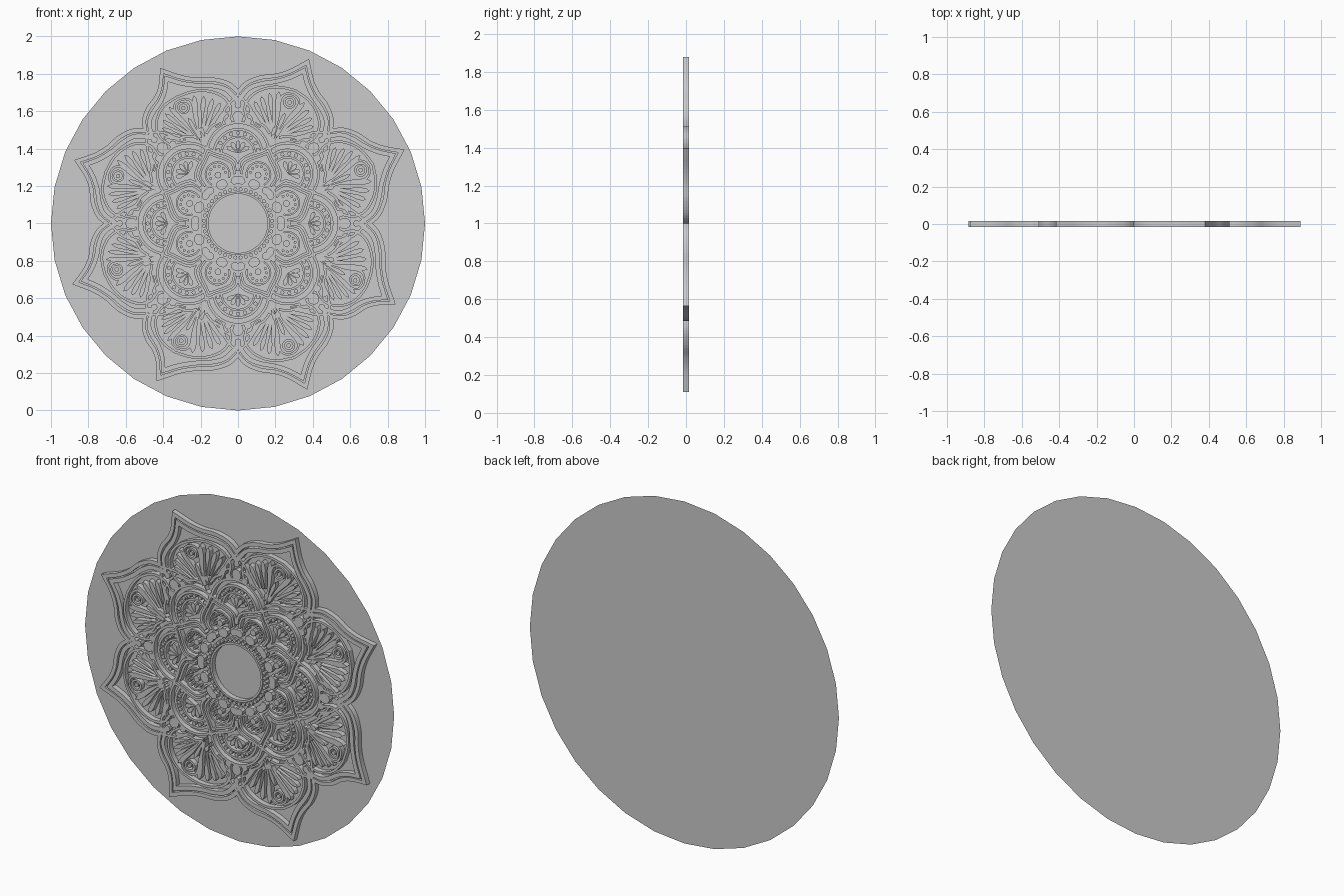
import bpy, bmesh, math
from mathutils import Vector as V

if "Cube" in bpy.data.objects:
    bpy.data.objects.remove(bpy.data.objects["Cube"])

FRONT, BACK = -0.015, 0.015
STEP = math.pi / 4
# hand-drawn irregularity of the eight petals: angle shift (degrees) and tip scale
SHIFT = [1.5, -0.9, 4.3, 1.4, -2.5, -5.0, 0.1, -5.0]
SCALE = [1.022, 1.005, 0.975, 0.985, 0.99, 0.995, 1.01, 0.995]


def smooth(pts, n=5):
    """Catmull-Rom curve through the points."""
    p = [V(q) for q in pts]
    p = [p[0] * 2 - p[1]] + p + [p[-1] * 2 - p[-2]]
    out = []
    for i in range(1, len(p) - 2):
        a, b, c, d = p[i - 1:i + 3]
        for k in range(n):
            t = k / n
            out.append(0.5 * (2 * b + (c - a) * t + (2 * a - 5 * b + 4 * c - d) * t * t
                              + (3 * b - a - 3 * c + d) * t ** 3))
    return out + [p[-2]]


def mirrored(half):
    """Complete a path that starts on the petal axis."""
    return [V((p.x, -p.y)) for p in reversed(half)] + half[1:]


def arc(u, v, r, a0=0, a1=360, n=16):
    full = abs(a1 - a0) >= 360
    return [V((u + r * math.cos(t), v + r * math.sin(t))) for t in
            (math.radians(a0 + (a1 - a0) * i / (n if full else n - 1)) for i in range(n))]


def drop(u, v, ang, length, width):
    """Teardrop seed: point at (u, v), rounded far end."""
    prof = [(0, 0), (.35, .22), (.7, .5), (.9, .4), (1, 0), (.9, -.4), (.7, -.5), (.35, -.22)]
    c, s = math.cos(math.radians(ang)), math.sin(math.radians(ang))
    return [V((u + x * length * c + y * width * s, v + x * length * s - y * width * c))
            for x, y in prof]


def offsets(path, w, closed):
    n, left, right = len(path), [], []
    for i, p in enumerate(path):
        a = path[i - 1] if i or closed else p
        b = path[(i + 1) % n] if i < n - 1 or closed else p
        d0, d1 = (p - a), (b - p)
        d0 = d0.normalized() if d0.length else d1.normalized()
        d1 = d1.normalized() if d1.length else d0
        m = V((-(d0 + d1).y, (d0 + d1).x))
        m = m.normalized() if m.length > 1e-6 else V((-d0.y, d0.x))
        k = w / 2 / max(0.4, m.dot(V((-d0.y, d0.x))))
        left.append(p + m * k)
        right.append(p - m * k)
    return left, right


class Part:
    """Collects raised shapes and repeats them round the centre."""

    def __init__(self, name, half_turn=True, warp=False):
        self.name, self.bm, self.warp = name, bmesh.new(), warp
        self.start = STEP / 2 if half_turn else 0

    def place(self, p, k, y):
        r, t = p.length, math.atan2(p.y, p.x)
        f = max(0, 1 - abs(t) / (STEP / 2)) if self.warp else 0
        t += math.radians(SHIFT[k]) * f * r
        r *= 1 + (SCALE[k] - 1) * f
        t += self.start + k * STEP
        return self.bm.verts.new((r * math.cos(t), y, 1 + r * math.sin(t)))

    def solid(self, pts, count=8):
        for k in range(count):
            f = [self.place(p, k, FRONT) for p in pts]
            b = [self.place(p, k, BACK) for p in pts]
            self.bm.faces.new(f)
            for i in range(len(f)):
                self.bm.faces.new((f[i], f[i - 1], b[i - 1], b[i]))

    def ribbon(self, path, w, closed=False, count=8):
        left, right = offsets(path, w, closed)
        n = len(path)
        for k in range(count):
            lf, rf, lb, rb = [[self.place(p, k, y) for p in s] for s, y in
                              ((left, FRONT), (right, FRONT), (left, BACK), (right, BACK))]
            for i in range(n if closed else n - 1):
                j = (i + 1) % n
                self.bm.faces.new((rf[i], rf[j], lf[j], lf[i]))
                self.bm.faces.new((lf[i], lf[j], lb[j], lb[i]))
                self.bm.faces.new((rf[j], rf[i], rb[i], rb[j]))
            if not closed:
                self.bm.faces.new((rf[0], lf[0], lb[0], rb[0]))
                self.bm.faces.new((lf[-1], rf[-1], rb[-1], lb[-1]))

    def both(self, fn, pts, *args):
        fn(pts, *args)
        fn([V((p.x, -p.y)) for p in reversed(pts)], *args)

    def finish(self):
        me = bpy.data.meshes.new(self.name)
        self.bm.to_mesh(me)
        self.bm.free()
        bpy.context.collection.objects.link(bpy.data.objects.new(self.name, me))


# backing disc: a flat 32-sided sheet
bm = bmesh.new()
bm.faces.new([bm.verts.new((p.x, BACK, 1 + p.y)) for p in arc(0, 0, 1, n=32)])
me = bpy.data.meshes.new("backing_disc")
bm.to_mesh(me)
bm.free()
bpy.context.collection.objects.link(bpy.data.objects.new("backing_disc", me))

# outer pointed petals: two parallel bands
outer = Part("outer_petals", warp=True)
outer.ribbon(mirrored(smooth([(.935, 0), (.855, .062), (.805, .12), (.765, .19), (.71, .245), (.645, .27)])), .022)
outer.ribbon(mirrored(smooth([(.885, 0), (.825, .05), (.775, .11), (.735, .175), (.685, .225), (.60, .25)])), .024)
outer.finish()

# domed fans inside the outer petals
fan = Part("petal_fans", warp=True)
fan.ribbon(mirrored(smooth([(.77, 0), (.755, .08), (.72, .145), (.66, .195), (.59, .205), (.53, .17)])), .014)
fan.ribbon(arc(.70, 0, .028), .012, True)
fan.solid(arc(.70, 0, .012, n=10))
fan.ribbon(mirrored(smooth([(.747, 0), (.735, .035), (.70, .05), (.62, .028), (.51, .01)])), .012)
for ang, start, length, width in ((17, .07, .185, .026), (28, .08, .165, .026), (39, .08, .155, .025),
                                  (50, .085, .14, .024), (62, .09, .115, .022)):
    c, s = math.cos(math.radians(ang)), math.sin(math.radians(ang))
    fan.both(fan.solid, drop(.49 + start * c, start * s, ang, length, width))
fan.solid(drop(.48, 0, 0, .16, .022))
fan.finish()

# round lobes between the petals: nested arches, beads and stones
lobe = Part("round_lobes", half_turn=False)
for r, w, a in ((.088, .012, 95), (.128, .014, 88), (.165, .014, 84)):
    lobe.ribbon(arc(.375, 0, r, -a, a, 25), w)
for i in range(-4, 5):
    t = math.radians(i * 20)
    lobe.solid(arc(.375 + .108 * math.cos(t), .108 * math.sin(t), .011, n=8))
for i in range(-2, 3):
    lobe.solid(drop(.375, 0, i * 30, .07, .024))
lobe.finish()

# crowns over the lobes
crown = Part("lobe_crowns", half_turn=False)
crown.solid([V((.57 + p.x * 1.1, p.y)) for p in arc(0, 0, .03, n=9)])
crown.both(crown.solid, arc(.545, .053, .02, n=8))
crown.solid(drop(.68, 0, 180, .065, .035))
crown.ribbon(mirrored(smooth([(.69, 0), (.655, .035), (.61, .07), (.55, .095), (.52, .14), (.48, .17)])), .014)
crown.both(crown.ribbon, smooth([(.60, .04), (.575, .075), (.535, .09), (.515, .12)]), .011)
crown.both(crown.solid, drop(.46, .175, 25, .06, .024))
crown.finish()

# inner pointed petals with a beaded round heart
inner = Part("inner_petals")
inner.ribbon(mirrored(smooth([(.44, 0), (.40, .035), (.36, .085), (.315, .115), (.26, .105)])), .014)
inner.ribbon(mirrored(smooth([(.405, 0), (.375, .032), (.34, .071), (.305, .093), (.25, .085)])), .013)
inner.ribbon(arc(.285, 0, .064, -130, 130, 21), .01)
for i in range(-3, 4):
    t = math.radians(i * 33)
    inner.solid(arc(.285 + .043 * math.cos(t), .043 * math.sin(t), .008, n=7))
inner.solid(arc(.28, 0, .018, n=9))
inner.finish()

# stones and beads round the centre
ring = Part("centre_stones")
ring.solid([V((.225 + p.x * .85, p.y)) for p in arc(0, 0, .032, n=9)])
ring.both(ring.solid, [V((.218 + p.x * .8, .075 + p.y)) for p in arc(0, 0, .027, n=8)])
for i in range(5):
    t = math.radians(-18 + 9 * i)
    ring.solid(arc(.183 * math.cos(t), .183 * math.sin(t), .011, n=7))
ring.ribbon(arc(0, 0, .164, n=48), .012, True, 1)
ring.finish()
